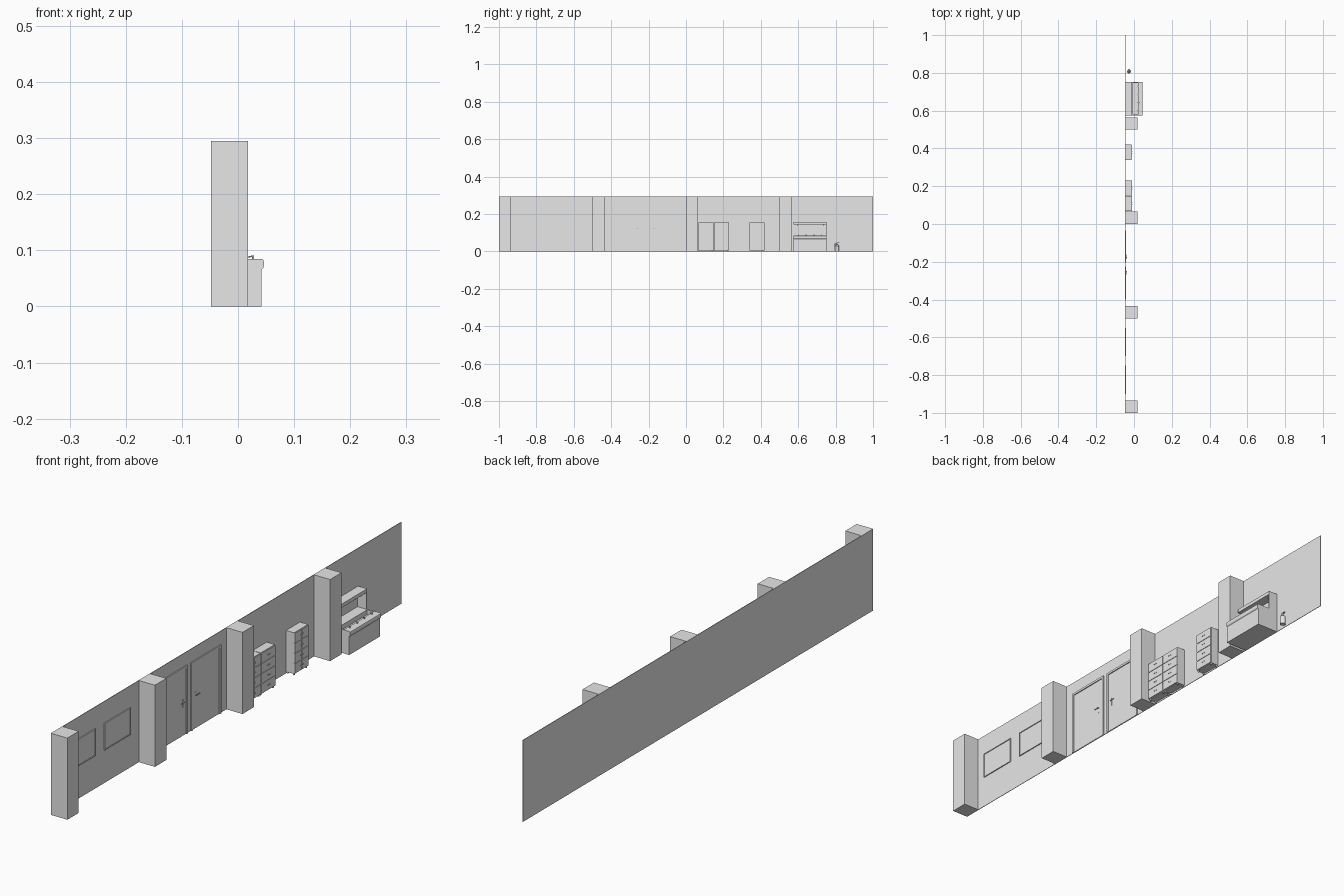
import bpy, bmesh, math
from mathutils import Matrix, Vector

if "Cube" in bpy.data.objects:
    bpy.data.objects.remove(bpy.data.objects["Cube"], do_unlink=True)

grey = bpy.data.materials.new("light grey")
grey.use_nodes = True
grey.diffuse_color = (0.8, 0.8, 0.8, 1)
grey.node_tree.nodes["Principled BSDF"].inputs["Base Color"].default_value = (0.8, 0.8, 0.8, 1)

FACE = -0.046   # front surface of the wall


def box(bm, x, y, z):
    size = [b - a for a, b in (x, y, z)]
    mid = [(a + b) / 2 for a, b in (x, y, z)]
    bmesh.ops.create_cube(bm, size=1, matrix=Matrix.Translation(mid) @ Matrix.Diagonal((*size, 1)))


def rod(bm, a, b, r, r2=None, sides=12):
    a, b = Vector(a), Vector(b)
    turn = (b - a).to_track_quat('Z', 'Y').to_matrix().to_4x4()
    bmesh.ops.create_cone(bm, cap_ends=True, segments=sides, radius1=r,
                          radius2=r if r2 is None else r2, depth=(b - a).length,
                          matrix=Matrix.Translation((a + b) / 2) @ turn)


def finish(bm, name, smooth=False):
    bmesh.ops.recalc_face_normals(bm, faces=bm.faces)
    mesh = bpy.data.meshes.new(name)
    bm.to_mesh(mesh)
    bm.free()
    mesh.materials.append(grey)
    ob = bpy.data.objects.new(name, mesh)
    bpy.context.collection.objects.link(ob)
    if smooth:
        bpy.ops.object.select_all(action='DESELECT')
        ob.select_set(True)
        bpy.context.view_layer.objects.active = ob
        bpy.ops.object.shade_smooth_by_angle(angle=math.radians(35))
    return ob


def frame(bm, x, y, z, w, sill=True):
    for y0 in (y[0], y[1] - w):
        box(bm, x, (y0, y0 + w), z)
    box(bm, x, (y[0] + w, y[1] - w), (z[1] - w, z[1]))
    if sill:
        box(bm, x, (y[0] + w, y[1] - w), (z[0], z[0] + w))


# Wall
bm = bmesh.new()
box(bm, (-0.048, FACE), (-1, 1), (0, 0.295))
finish(bm, "wall")

# Pillars
for i, y in enumerate((-1, -0.5, 0, 0.5)):
    bm = bmesh.new()
    box(bm, (FACE, 0.018), (y, y + 0.065), (0, 0.295))
    finish(bm, f"pillar_{i + 1}")

# Notice boards with rims and pins
for i, y in enumerate((-0.9, -0.7)):
    bm = bmesh.new()
    box(bm, (FACE, FACE + 0.002), (y, y + 0.15), (0.12, 0.217))
    frame(bm, (FACE, FACE + 0.004), (y, y + 0.15), (0.12, 0.217), 0.003)
    finish(bm, f"notice_board_{i + 1}")

# Doors: frame, leaf, lever handle
for i, (y0, y1, hy, way) in enumerate(((-0.4, -0.225, -0.25, -1), (-0.205, -0.035, -0.18, 1))):
    bm = bmesh.new()
    frame(bm, (FACE, FACE + 0.004), (y0, y1), (0, 0.247), 0.008, False)
    finish(bm, f"door_frame_{i + 1}")
    bm = bmesh.new()
    box(bm, (FACE, FACE + 0.0015), (y0 + 0.009, y1 - 0.009), (0.001, 0.238))
    finish(bm, f"door_leaf_{i + 1}")
    bm = bmesh.new()
    box(bm, (FACE, FACE + 0.003), (hy - 0.003, hy + 0.003), (0.103, 0.132))
    rod(bm, (FACE, hy, 0.122), (FACE + 0.008, hy, 0.122), 0.0015)
    rod(bm, (FACE + 0.007, hy, 0.122), (FACE + 0.007, hy + way * 0.018, 0.122), 0.0015)
    finish(bm, f"door_handle_{i + 1}", True)

# Locker cabinets: body, feet, two columns of four doors with knobs
for i, y in enumerate((0.068, 0.15, 0.34)):
    bm = bmesh.new()
    box(bm, (FACE, -0.014), (y, y + 0.08), (0.006, 0.155))
    for fx in (FACE + 0.004, -0.018):
        for fy in (y + 0.005, y + 0.075):
            rod(bm, (fx, fy, 0), (fx, fy, 0.006), 0.003)
    finish(bm, f"locker_body_{i + 1}")
    bm = bmesh.new()
    for col in range(2):
        for row in range(4):
            a = y + 0.001 + col * 0.0395
            z = 0.008 + row * 0.0367
            box(bm, (-0.014, -0.011), (a, a + 0.0385), (z, z + 0.035))
            ky = a + (0.034 if col == 0 else 0.0045)
            rod(bm, (-0.011, ky, z + 0.018), (-0.008, ky, z + 0.018), 0.0015)
    finish(bm, f"locker_doors_{i + 1}")

# Wash trough: side profile swept along the wall, then a recessed basin
Y0, Y1 = 0.575, 0.752
bm = bmesh.new()
profile = [(FACE, 0), (0.042, 0), (0.042, 0.066), (0.045, 0.069), (0.046, 0.073),
           (0.046, 0.08), (0.045, 0.083), (0.042, 0.085), (FACE, 0.085)]
side = bm.faces.new([bm.verts.new((x, Y0, z)) for x, z in profile])
new = bmesh.ops.extrude_face_region(bm, geom=[side])["geom"]
bmesh.ops.translate(bm, vec=(0, Y1 - Y0, 0), verts=[v for v in new if isinstance(v, bmesh.types.BMVert)])
trough = finish(bm, "wash_trough")
bm = bmesh.new()
box(bm, (-0.006, 0.02), (Y0 + 0.006, Y1 - 0.006), (0.068, 0.1))
cutter = finish(bm, "basin_cutter")
cutter.hide_render = True
cutter.hide_viewport = True
cut = trough.modifiers.new("basin", 'BOOLEAN')
cut.object = cutter
cut.solver = 'EXACT'

# Taps along the trough
bm = bmesh.new()
for k in range(4):
    y = Y0 + 0.025 + k * 0.042
    rod(bm, (0.027, y, 0.084), (0.027, y, 0.091), 0.0018)
    rod(bm, (0.028, y, 0.09), (0.017, y, 0.088), 0.0012)
finish(bm, "taps", True)

# Upper shelf with end panel and bracket
bm = bmesh.new()
box(bm, (FACE, -0.01), (Y0, Y1), (0.145, 0.158))
finish(bm, "upper_shelf")
bm = bmesh.new()
box(bm, (FACE, -0.01), (Y1 - 0.004, Y1), (0.085, 0.145))
finish(bm, "shelf_end_panel")
bm = bmesh.new()
for y in (Y0 + 0.018, Y1 - 0.02):
    box(bm, (FACE, -0.02), (y, y + 0.003), (0.135, 0.145))
    box(bm, (FACE, FACE + 0.004), (y, y + 0.003), (0.118, 0.145))
finish(bm, "shelf_brackets")

# Fire extinguisher
X, Y = -0.027, 0.808
bm = bmesh.new()
rod(bm, (X, Y, 0), (X, Y, 0.03), 0.0105, sides=24)
rod(bm, (X, Y, 0.03), (X, Y, 0.037), 0.0105, 0.004, 24)
rod(bm, (X, Y, 0.037), (X, Y, 0.043), 0.003)
finish(bm, "extinguisher_body", True)
bm = bmesh.new()
box(bm, (X - 0.002, X + 0.002), (Y - 0.004, Y + 0.012), (0.042, 0.044))
box(bm, (X - 0.002, X + 0.002), (Y - 0.004, Y + 0.012), (0.046, 0.048))
box(bm, (X - 0.002, X + 0.002), (Y - 0.004, Y), (0.044, 0.046))
finish(bm, "extinguisher_lever")
bm = bmesh.new()
hose = [(X, Y, 0.041), (X, Y - 0.009, 0.041), (X, Y - 0.0125, 0.034), (X, Y - 0.0125, 0.012)]
for a, b in zip(hose, hose[1:]):
    rod(bm, a, b, 0.0015)
finish(bm, "extinguisher_hose", True)
